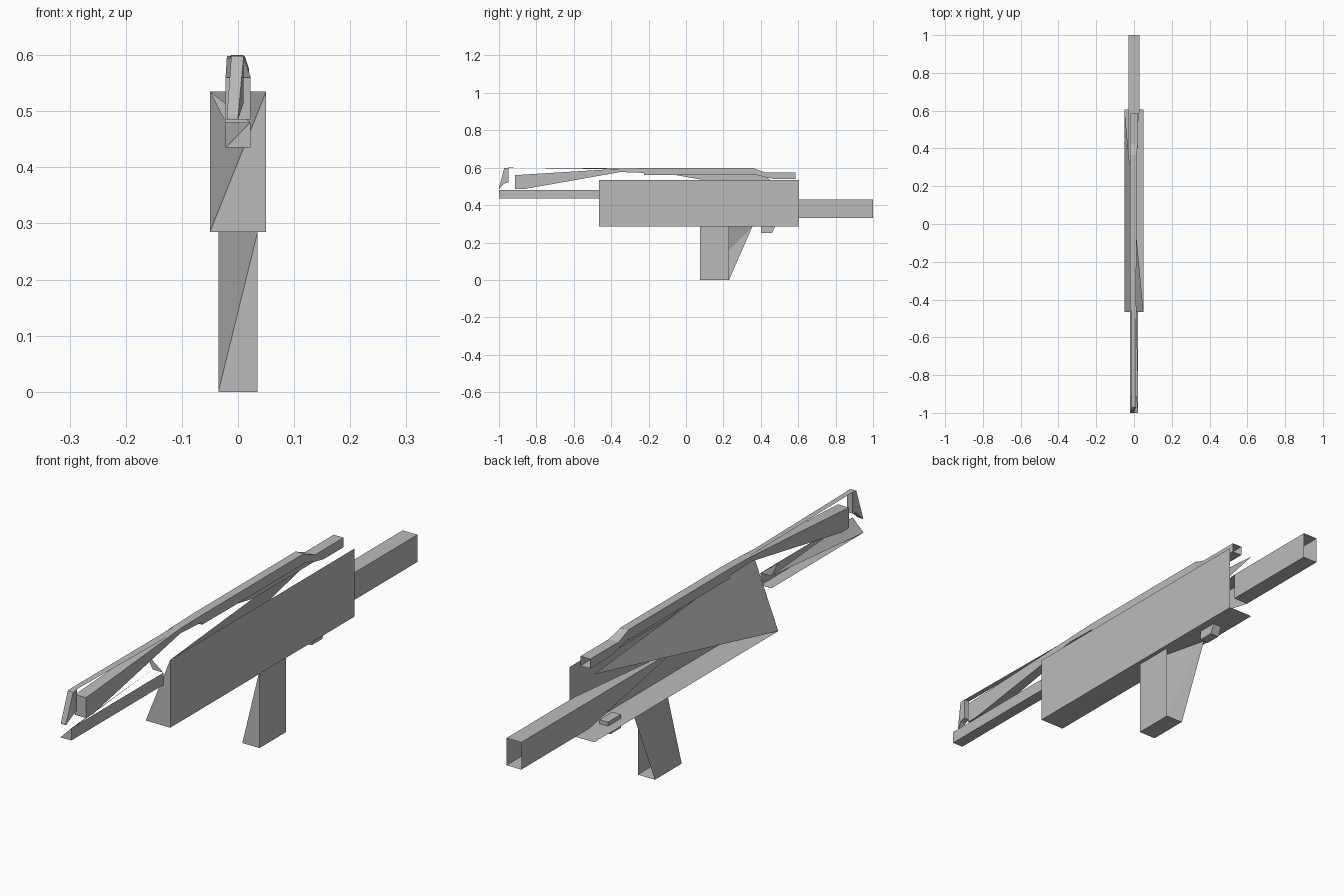
import bpy

grey = bpy.data.materials.new("plain_grey")
grey.diffuse_color = (0.5, 0.5, 0.5, 1)


def make(name, verts, faces):
    me = bpy.data.meshes.new(name)
    me.from_pydata(verts, [], faces)
    me.materials.append(grey)
    ob = bpy.data.objects.new(name, me)
    bpy.context.collection.objects.link(ob)
    return ob


def hull(name, w, y0, y1, z0, z1, lean=None, left=False):
    """Open box: right wall, floor, half a front and a slanting left panel."""
    lean = y1 if lean is None else lean
    v = [(-w, y0, z0), (w, y0, z0), (w, y0, z1),
         (-w, y1, z0), (w, y1, z0), (w, y1, z1), (-w, lean, z1)]
    f = [(1, 4, 5, 2), (0, 3, 4, 1), (0, 1, 2), (6, 0, 2)]
    if left:
        f.append((0, 6, 3))
    return make(name, v, f)


def loft(name, sections, front=True, back=True):
    """Rectangular sections (y, x0, x1, z0, z1) joined from front to back."""
    v, f = [], []
    for y, x0, x1, z0, z1 in sections:
        v += [(x0, y, z0), (x1, y, z0), (x1, y, z1), (x0, y, z1)]
    for s in range(len(sections) - 1):
        a = s * 4
        for i in range(4):
            j = (i + 1) % 4
            f.append((a + i, a + 4 + i, a + 4 + j, a + j))
    if front:
        f.append((0, 1, 2, 3))
    if back:
        n = len(v)
        f.append((n - 1, n - 2, n - 3, n - 4))
    return make(name, v, f)


# Main body, barrel and grip share the same cut-away shell
hull("receiver", 0.05, -0.465, 0.605, 0.285, 0.535)
hull("barrel", 0.022, -1.0, -0.465, 0.435, 0.48)
hull("grip", 0.035, 0.075, 0.23, 0.0, 0.285, lean=0.355, left=True)

# Panel joining the barrel root to the receiver corner
make("barrel_collar", [(-0.05, -0.465, 0.535), (-0.022, -0.465, 0.48),
                       (0.022, -0.465, 0.48)], [(0, 1, 2)])

# Stock: open tube with a tapering tongue inside the receiver
loft("stock", [(0.605, -0.03, 0.03, 0.33, 0.43),
               (1.0, -0.03, 0.03, 0.33, 0.43)], False, False)
make("stock_tongue", [(-0.03, 0.1, 0.43), (0.03, 0.605, 0.43),
                      (-0.03, 0.605, 0.43), (-0.03, 0.605, 0.33)],
     [(0, 1, 2), (0, 2, 3)])

# Trigger under the receiver
loft("trigger", [(0.4, -0.015, 0.02, 0.25, 0.3),
                 (0.46, -0.015, 0.02, 0.25, 0.3),
                 (0.475, -0.015, 0.02, 0.283, 0.3)])

# Top rail, its support web and the rear sight
loft("top_rail", [(-0.225, -0.02, 0.012, 0.562, 0.598),
                  (0.365, -0.02, 0.012, 0.56, 0.598)], back=False)
make("rail_web", [(0.0, -0.05, 0.56), (0.0, 0.09, 0.535),
                  (0.0, 0.45, 0.535), (0.0, 0.365, 0.598)], [(0, 1, 2, 3)])
loft("rear_sight_bar", [(0.36, -0.02, 0.012, 0.565, 0.598),
                        (0.42, -0.02, 0.02, 0.55, 0.575),
                        (0.47, -0.02, 0.02, 0.54, 0.575),
                        (0.585, -0.02, 0.02, 0.54, 0.575)], False, False)

# Tapered front guard and the thin strip above it
loft("front_guard", [(-0.915, -0.022, 0.022, 0.485, 0.56),
                     (-0.87, -0.022, 0.022, 0.485, 0.563),
                     (-0.35, -0.02, 0.01, 0.577, 0.595),
                     (-0.225, -0.02, 0.012, 0.572, 0.598)], back=False)
make("top_strip", [(-0.012, -0.97, 0.6), (0.008, -0.95, 0.6),
                   (0.01, -0.225, 0.59), (-0.015, -0.225, 0.596)], [(0, 1, 2, 3)])

# Front sight blade
loft("front_sight", [(-1.0, -0.02, 0.0, 0.485, 0.49),
                     (-0.972, -0.012, 0.01, 0.515, 0.598),
                     (-0.95, -0.012, 0.01, 0.522, 0.6)])
